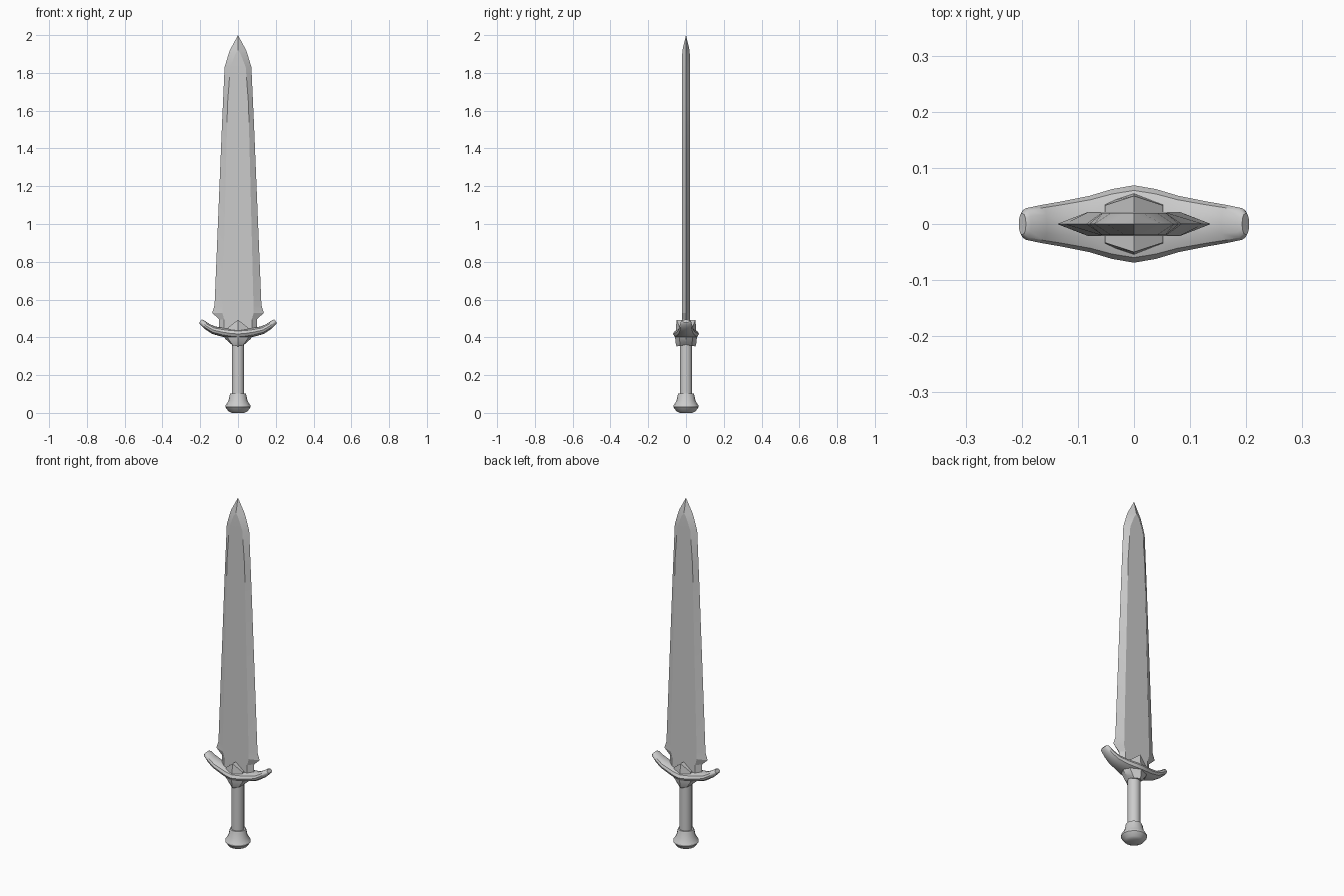
import bpy, bmesh
from math import sin, cos, tau, atan2, copysign
from mathutils import Vector

cube = bpy.data.objects.get("Cube")
if cube:
    bpy.data.objects.remove(cube, do_unlink=True)

steel = bpy.data.materials.new("grey_steel")
steel.use_nodes = True
GREY = (0.6, 0.6, 0.6, 1)
steel.diffuse_color = GREY
steel.node_tree.nodes["Principled BSDF"].inputs["Base Color"].default_value = GREY


def loft(name, rings, angle=0.5):
    """Skin a list of equal-length point rings, cap both ends."""
    bm = bmesh.new()
    loops = [[bm.verts.new(p) for p in ring] for ring in rings]
    n = len(loops[0])
    for a, b in zip(loops, loops[1:]):
        for i in range(n):
            j = (i + 1) % n
            bm.faces.new((a[i], a[j], b[j], b[i]))
    bm.faces.new(loops[0])
    bm.faces.new(loops[-1])
    bmesh.ops.remove_doubles(bm, verts=bm.verts, dist=0.0005)
    bmesh.ops.recalc_face_normals(bm, faces=bm.faces)
    mesh = bpy.data.meshes.new(name)
    bm.to_mesh(mesh)
    bm.free()
    mesh.materials.append(steel)
    obj = bpy.data.objects.new(name, mesh)
    bpy.context.collection.objects.link(obj)
    bpy.ops.object.select_all(action="DESELECT")
    obj.select_set(True)
    bpy.context.view_layer.objects.active = obj
    bpy.ops.object.shade_smooth_by_angle(angle=angle)
    return obj


def turned(name, profile, sides=16):
    """Round part from (radius, z) pairs."""
    return loft(name, [[(r * cos(tau * i / sides), r * sin(tau * i / sides), z)
                        for i in range(sides)] for r, z in profile])


# Blade: (z, half width at the edge, half width of the flat, half thickness)
def blade_ring(z, w, f, t):
    return [(w, 0, z), (f, t, z), (0, t, z), (-f, t, z),
            (-w, 0, z), (-f, -t, z), (0, -t, z), (f, -t, z)]


loft("blade", [blade_ring(*s) for s in (
    (0.42, 0.10, 0.073, 0.021), (0.495, 0.10, 0.073, 0.021),
    (0.53, 0.137, 0.083, 0.021), (0.57, 0.124, 0.082, 0.021),
    (1.52, 0.085, 0.058, 0.02), (1.63, 0.08, 0.056, 0.02),
    (1.83, 0.071, 0.041, 0.02), (1.9, 0.05, 0.014, 0.02),
    (1.92, 0.043, 0, 0.019), (2.0, 0, 0, 0))], angle=0.2)

# Crossguard: half path of (x, z, half height, half depth), mirrored in x
half = [(0.0, 0.418, 0.027, 0.069), (0.04, 0.421, 0.026, 0.062),
        (0.08, 0.427, 0.024, 0.05), (0.13, 0.438, 0.021, 0.04),
        (0.165, 0.458, 0.018, 0.034), (0.193, 0.481, 0.015, 0.028),
        (0.199, 0.486, 0.010, 0.019)]
path = [(-x, z, h, d) for x, z, h, d in half[:0:-1]] + half
rings = []
for k, (x, z, h, d) in enumerate(path):
    a, b = path[max(k - 1, 0)], path[min(k + 1, len(path) - 1)]
    tilt = atan2(b[1] - a[1], b[0] - a[0])
    ring = []
    for i in range(12):
        u, v = cos(tau * i / 12), sin(tau * i / 12)
        up = h * copysign(abs(v) ** 0.8, v)
        ring.append((x - sin(tilt) * up, d * u, z + cos(tilt) * up))
    rings.append(ring)
loft("crossguard", rings, angle=0.7)

# Pointed plates rising in front of and behind the blade
for side, label in ((-1, "front"), (1, "back")):
    rings = []
    for x, y, top in ((-0.052, 0.033, 0.452), (0, 0.05, 0.493), (0.052, 0.033, 0.452)):
        rings.append([(x, side * 0.018, 0.41), (x, side * (y + 0.006), 0.41),
                      (x, side * y, top), (x, side * 0.018, top)])
    loft(label + "_guard_peak", rings, angle=0.3)


# Collar under the guard, with a ridge on the front and back
def collar_ring(z, w, d, drop):
    outline = ((1, 0), (0.75, 0.6), (0, 1), (-0.75, 0.6),
               (-1, 0), (-0.75, -0.6), (0, -1), (0.75, -0.6))
    return [(w * x, d * y, z - drop * abs(y)) for x, y in outline]


loft("collar", [collar_ring(*s) for s in (
    (0.415, 0.078, 0.06, 0), (0.392, 0.068, 0.057, 0),
    (0.372, 0.045, 0.054, 0.008), (0.362, 0.034, 0.05, 0.01))])

# Grip and pommel
turned("grip", [(0.033, 0.08), (0.033, 0.38)])
turned("pommel", [(0.034, 0.0), (0.05, 0.008), (0.067, 0.03), (0.067, 0.037),
                  (0.05, 0.065), (0.044, 0.095), (0.041, 0.103), (0.03, 0.103)])
